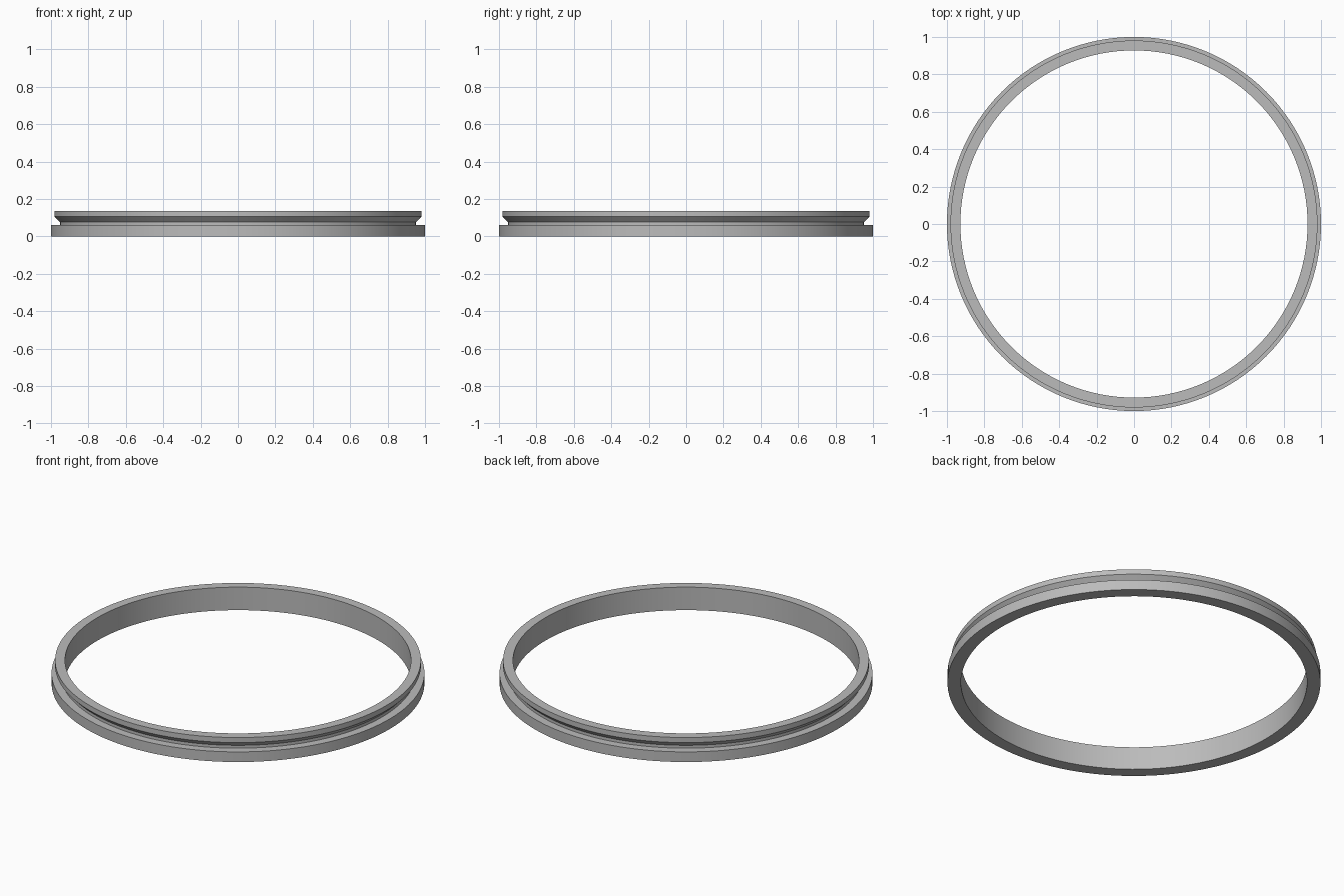
import bpy
import bmesh
import math

default_cube = bpy.data.objects.get("Cube")
if default_cube:
    bpy.data.objects.remove(default_cube, do_unlink=True)

# Single grey material
grey = bpy.data.materials.new("plain grey")
grey.use_nodes = True
colour = (0.5, 0.5, 0.5, 1)
grey.diffuse_color = colour
grey.node_tree.nodes["Principled BSDF"].inputs["Base Color"].default_value = colour

# Ring cross-section as (radius, height): base flange, neck, flared lip
PROFILE = [
    (0.928, 0), (1, 0), (1, 0.06), (0.953, 0.06),
    (0.953, 0.077), (0.981, 0.106), (0.981, 0.136), (0.928, 0.136),
]
SEGMENTS = 128


def lathe(name, profile, material):
    """Revolve a closed profile around the z axis."""
    bm = bmesh.new()
    rings = []
    for i in range(SEGMENTS):
        a = math.tau * i / SEGMENTS
        rings.append([bm.verts.new((r * math.cos(a), r * math.sin(a), z)) for r, z in profile])
    for i, ring in enumerate(rings):
        following = rings[(i + 1) % SEGMENTS]
        for j in range(len(profile)):
            k = (j + 1) % len(profile)
            bm.faces.new((ring[j], following[j], following[k], ring[k]))
    bmesh.ops.recalc_face_normals(bm, faces=bm.faces)
    mesh = bpy.data.meshes.new(name)
    bm.to_mesh(mesh)
    bm.free()
    mesh.materials.append(material)
    obj = bpy.data.objects.new(name, mesh)
    bpy.context.collection.objects.link(obj)
    return obj


# Grooved ring, smooth around and sharp at profile corners
ring = lathe("grooved_ring", PROFILE, grey)
bpy.ops.object.select_all(action="DESELECT")
ring.select_set(True)
bpy.context.view_layer.objects.active = ring
bpy.ops.object.shade_smooth_by_angle(angle=math.radians(30))
